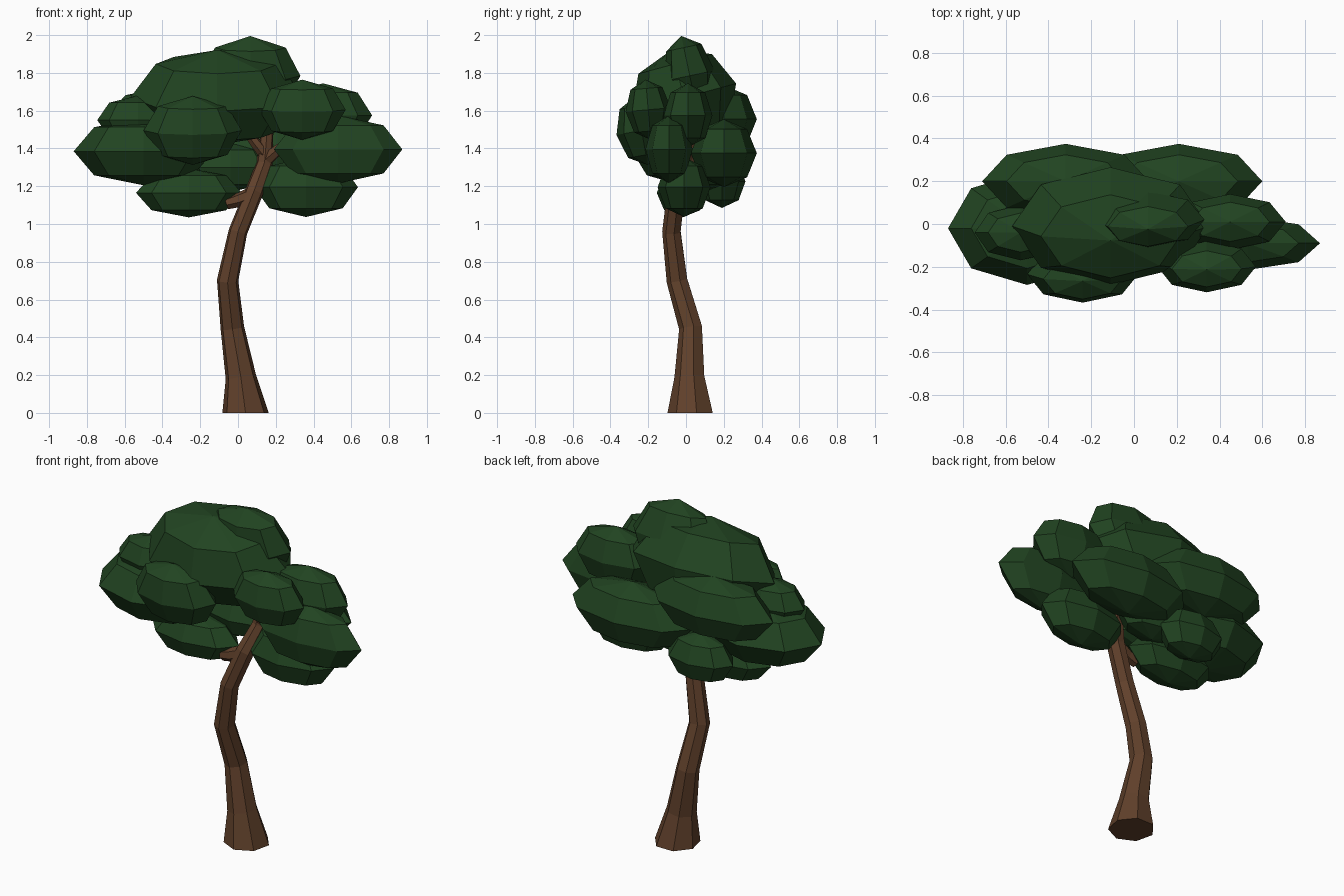
import bpy, bmesh, math
from mathutils import Vector, Matrix

if "Cube" in bpy.data.objects:
    bpy.data.objects.remove(bpy.data.objects["Cube"])


def material(name, rgb):
    m = bpy.data.materials.new(name)
    m.diffuse_color = (*rgb, 1)
    m.use_nodes = True
    m.node_tree.nodes["Principled BSDF"].inputs["Base Color"].default_value = m.diffuse_color
    return m


LEAF = material("leaf green", (0.015, 0.057, 0.015))
BARK = material("bark brown", (0.118, 0.052, 0.024))


def finish(name, bm, mat):
    bmesh.ops.recalc_face_normals(bm, faces=bm.faces)
    me = bpy.data.meshes.new(name)
    bm.to_mesh(me)
    bm.free()
    me.materials.append(mat)
    ob = bpy.data.objects.new(name, me)
    bpy.context.collection.objects.link(ob)
    return ob


def clump(name, centre, radii, tilt=0):
    """Low-poly squashed leaf ball: 8 sides, 4 rings; tilt lifts its back side."""
    bm = bmesh.new()
    bmesh.ops.create_uvsphere(bm, u_segments=8, v_segments=4, radius=1)
    mat = (Matrix.Translation(centre) @ Matrix.Rotation(math.radians(tilt), 4, 'X')
           @ Matrix.Diagonal((*radii, 1)))
    bmesh.ops.transform(bm, matrix=mat, verts=bm.verts)
    finish(name, bm, LEAF)


def limb(name, path, sides=7):
    """Tapered tube through (x, y, z, radius) points."""
    bm = bmesh.new()
    pts = [Vector(p[:3]) for p in path]
    rings = []
    for i, p in enumerate(path):
        d = (pts[min(i + 1, len(pts) - 1)] - pts[max(i - 1, 0)]).normalized()
        if i == 0 and p[2] == 0:
            d = Vector((0, 0, 1))          # flat foot on the ground
        q = Vector((0, 0, 1)).rotation_difference(d)
        rings.append([bm.verts.new(pts[i] + q @ Vector(
            (p[3] * math.cos(a), p[3] * math.sin(a), 0)))
            for a in (math.tau * (k + 0.25) / sides for k in range(sides))])
    for a, b in zip(rings, rings[1:]):
        for k in range(sides):
            n = (k + 1) % sides
            bm.faces.new((a[k], a[n], b[n], b[k]))
    bm.faces.new(rings[0][::-1])
    bm.faces.new(rings[-1])
    finish(name, bm, BARK)


# Trunk and branches
limb("trunk", [(0.04, 0.028, 0, 0.126), (0.015, 0.022, 0.19, 0.083),
               (-0.03, 0.027, 0.45, 0.064), (-0.055, -0.045, 0.70, 0.058),
               (0.0, -0.075, 0.96, 0.051), (0.085, -0.05, 1.17, 0.05),
               (0.14, 0.01, 1.32, 0.044), (0.16, 0.02, 1.56, 0.03)])
limb("left_branch", [(0.08, -0.05, 1.16, 0.04), (0.0, -0.06, 1.125, 0.038),
                     (-0.06, -0.055, 1.105, 0.03)], 6)
limb("right_branch", [(0.14, 0.01, 1.33, 0.038), (0.22, -0.02, 1.40, 0.03),
                      (0.36, -0.07, 1.44, 0.02)], 6)
limb("upper_left_branch", [(0.15, 0.01, 1.36, 0.035), (0.10, 0.0, 1.42, 0.03),
                           (0.0, -0.01, 1.55, 0.02)], 6)

# Leaf clumps: crown
clump("crown_clump", (-0.11, -0.01, 1.67), (0.46, 0.285, 0.26), 15)
clump("crown_cap", (0.065, 0.02, 1.785), (0.265, 0.135, 0.215), 12)
# Left side
clump("left_clump", (-0.50, -0.02, 1.385), (0.37, 0.265, 0.18))
clump("upper_left_clump", (-0.53, -0.04, 1.55), (0.215, 0.13, 0.13))
clump("front_left_clump", (-0.24, -0.235, 1.495), (0.26, 0.135, 0.185), 10)
clump("low_left_clump", (-0.26, -0.02, 1.165), (0.28, 0.135, 0.13))
# Right side
clump("front_right_clump", (0.34, -0.20, 1.605), (0.23, 0.12, 0.16), 5)
clump("right_clump", (0.53, -0.09, 1.395), (0.34, 0.125, 0.18))
clump("upper_right_clump", (0.45, 0.01, 1.575), (0.26, 0.13, 0.17))
clump("low_right_clump", (0.36, -0.01, 1.195), (0.275, 0.14, 0.158))
# Back and middle
clump("back_right_clump", (0.21, 0.20, 1.375), (0.39, 0.175, 0.18))
clump("back_left_clump", (-0.32, 0.20, 1.555), (0.39, 0.175, 0.18))
clump("low_back_clump", (-0.23, 0.19, 1.225), (0.21, 0.125, 0.14))
clump("middle_clump", (-0.04, 0.10, 1.30), (0.24, 0.13, 0.13))
